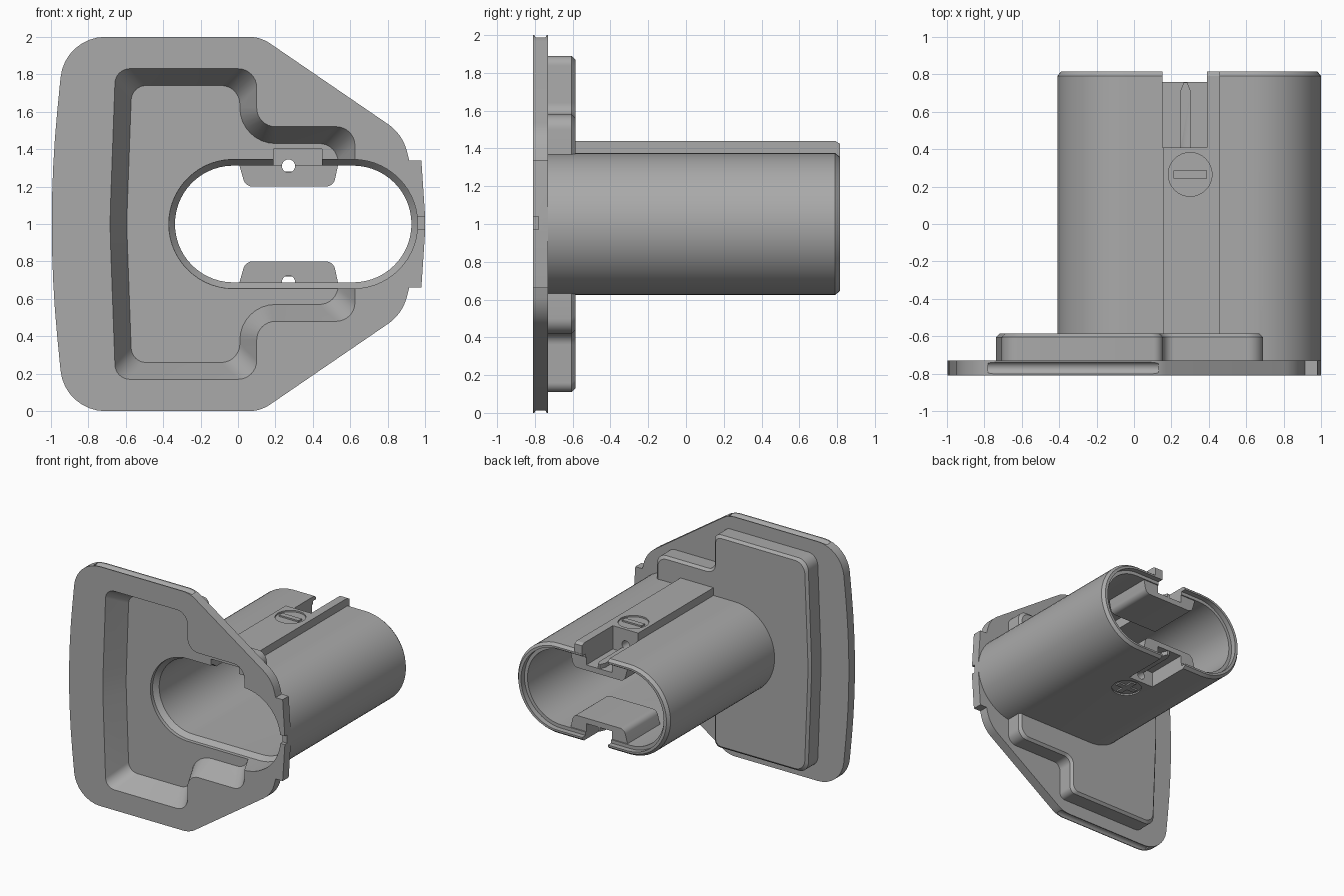
import bpy, bmesh, math
from mathutils import Vector, Matrix

if "Cube" in bpy.data.objects:
    bpy.data.objects.remove(bpy.data.objects["Cube"])

mat = bpy.data.materials.new("mid_grey")
mat.use_nodes = True
GREY = (0.4, 0.4, 0.4, 1)
mat.diffuse_color = GREY
mat.node_tree.nodes["Principled BSDF"].inputs["Base Color"].default_value = GREY


def finish(bm, name):
    bmesh.ops.recalc_face_normals(bm, faces=bm.faces)
    me = bpy.data.meshes.new(name)
    bm.to_mesh(me)
    bm.free()
    ob = bpy.data.objects.new(name, me)
    me.materials.append(mat)
    bpy.context.collection.objects.link(ob)
    return ob


def loft(name, sections):
    """Skin a row of (y, [(x, z), ...]) outlines and cap both ends."""
    bm = bmesh.new()
    rings = [[bm.verts.new((x, y, z)) for x, z in pts] for y, pts in sections]
    n = len(rings[0])
    for a, b in zip(rings, rings[1:]):
        for i in range(n):
            j = (i + 1) % n
            bm.faces.new((a[i], a[j], b[j], b[i]))
    bm.faces.new(rings[0])
    bm.faces.new(rings[-1])
    return finish(bm, name)


def box(name, x0, x1, y0, y1, z0, z1):
    return loft(name, [(y, [(x0, z0), (x1, z0), (x1, z1), (x0, z1)]) for y in (y0, y1)])


def cylinder(name, radius, depth, centre, axis):
    bm = bmesh.new()
    rot = Vector((0, 0, 1)).rotation_difference(Vector(axis)).to_matrix().to_4x4()
    bmesh.ops.create_cone(bm, cap_ends=True, segments=32, radius1=radius, radius2=radius,
                          depth=depth, matrix=Matrix.Translation(centre) @ rot)
    return finish(bm, name)


def rounded(corners, inset=0.0, steps=8):
    """Inset a clockwise outline of (x, z, radius) and round its corners."""
    out = []
    n = len(corners)
    P = [Vector(c[:2]) for c in corners]
    for i in range(n):
        d1 = (P[i] - P[i - 1]).normalized()
        d2 = (P[(i + 1) % n] - P[i]).normalized()
        n1, n2 = Vector((d1.y, -d1.x)), Vector((d2.y, -d2.x))
        p = P[i] + (n1 + n2) * inset / (1 + n1.dot(n2))
        r = corners[i][2]
        if r == 0:
            out.append(tuple(p))
            continue
        turn = d1.x * d2.y - d1.y * d2.x
        if turn > 0:
            r += inset
        side = 1 if turn < 0 else -1
        ang = math.acos(max(-1, min(1, d1.dot(d2))))
        start = p - d1 * r * math.tan(ang / 2)
        centre = start + n1 * r * side
        for k in range(steps + 1):
            spoke = (start - centre).copy()
            spoke.rotate(Matrix.Rotation(-side * ang * k / steps, 2))
            out.append(tuple(centre + spoke))
    return out


def mirrored(upper):
    """Close an outline whose first point lies on the mid height z = 1."""
    return upper + [(x, 2 - z, r) for x, z, r in reversed(upper[1:])]


def stadium(x0, x1, r, n=28):
    pts = []
    for cx, a0 in ((x1, -math.pi / 2), (x0, math.pi / 2)):
        for k in range(n + 1):
            a = a0 + math.pi * k / n
            pts.append((cx + r * math.cos(a), 1 + r * math.sin(a)))
    return pts


def combine(target, tool, operation):
    mod = target.modifiers.new("join", "BOOLEAN")
    mod.operation = operation
    mod.solver = "EXACT"
    mod.object = tool
    bpy.context.view_layer.objects.active = target
    bpy.ops.object.modifier_apply(modifier=mod.name)
    bpy.data.objects.remove(tool)


# Flange plate with side tab
plate = mirrored([(-1.025, 1, 6.2), (-0.927, 2, 0.24), (0.12, 2, 0.2), (0.88, 1.48, 0.25),
                  (0.915, 1.34, 0), (0.98, 1.34, 0), (1.0, 1.04, 0)])
body = loft("flanged_sleeve", [(y, rounded(plate)) for y in (-0.81, -0.73)])

# Raised pan behind the plate, sleeve and top rail
pan = mirrored([(-0.74, 1, 3), (-0.705, 1.89, 0.09), (0.155, 1.89, 0.05), (0.155, 1.58, 0.06),
                (0.69, 1.58, 0.08), (0.69, 1.2, 0)])
combine(body, loft("pan", [(-0.77, rounded(pan)), (-0.605, rounded(pan)),
                           (-0.585, rounded(pan, 0.02))]), "UNION")
combine(body, loft("sleeve", [(-0.75, stadium(-0.035, 0.625, 0.375)),
                              (0.79, stadium(-0.035, 0.625, 0.375)),
                              (0.815, stadium(-0.035, 0.625, 0.355))]), "UNION")
rail = [[(0.155, 1.34), (0.46, 1.34), (0.46, top), (0.155, top)] for top in (1.44, 1.425)]
combine(body, loft("rail", [(-0.65, rail[0]), (0.79, rail[0]), (0.814, rail[1])]), "UNION")

# Tapered front pocket
pocket = mirrored([(-0.685, 1, 3), (-0.655, 1.83, 0.08), (0.1, 1.83, 0.1), (0.1, 1.52, 0.1),
                   (0.625, 1.52, 0.1), (0.625, 1.2, 0)])
combine(body, loft("pocket", [(-0.83, rounded(pocket, -0.01)),
                              (-0.63, rounded(pocket, 0.09))]), "DIFFERENCE")

# Bore, with a wider mouth and a rear step
bore = [(-0.9, 0.345), (-0.6, 0.345), (-0.56, 0.312), (0.77, 0.312), (0.7701, 0.34), (0.9, 0.34)]
combine(body, loft("bore", [(y, stadium(-0.025, 0.615, r)) for y, r in bore]), "DIFFERENCE")

# Hidden channel under the rail
combine(body, box("channel", 0.19, 0.45, -0.7, 0.3, 1.25, 1.4), "DIFFERENCE")

# Inner latch housings, top and bottom
for s in (1, -1):
    def z(h):
        return 1 + s * h
    shape = [(0.0, z(0.34), 0), (0.54, z(0.34), 0), (0.51, z(0.2), 0.05), (0.04, z(0.2), 0.05)]
    if s < 0:
        shape.reverse()
    combine(body, loft("housing", [(y, rounded(shape)) for y in (0.33, 0.76)]), "UNION")
    combine(body, box("slot", 0.155 - 0.002, 0.39, 0.41, 0.9, z(0.245), z(0.5)), "DIFFERENCE")
    combine(body, cylinder("pin_hole", 0.035, 0.3, (0.27, 0.35, z(0.31)), (0, 1, 0)), "DIFFERENCE")
    w = [[(0.275 - h, z(0.235)), (0.275 + h, z(0.235)), (0.275 + h, z(0.28)), (0.275 - h, z(0.28))]
         for h in (0.028, 0.01)]
    combine(body, loft("spring_rib", [(0.4, w[0]), (0.71, w[0]), (0.755, w[1])]), "UNION")

    # Shallow round dimple with raised bars
    face = 0.44 if s > 0 else 0.375
    combine(body, cylinder("dimple", 0.117, 0.024, (0.3, 0.265, z(face)), (0, 0, 1)), "DIFFERENCE")
    bars = [(0.09, 0.022)] + ([(0.022, 0.09)] if s < 0 else [])
    for hx, hy in bars:
        combine(body, box("bar", 0.3 - hx, 0.3 + hx, 0.265 - hy, 0.265 + hy,
                          z(face - 0.02), z(face)), "UNION")

# Grooves on the top and bottom plate edges, and a nick in the tab
for h in (2.01, -0.01):
    combine(body, cylinder("groove", 0.034, 0.91, (-0.325, -0.77, h), (1, 0, 0)), "DIFFERENCE")
combine(body, box("nick", 0.95, 1.05, -0.85, -0.78, 0.97, 1.04), "DIFFERENCE")

bpy.ops.object.select_all(action="DESELECT")
body.select_set(True)
bpy.context.view_layer.objects.active = body
bpy.ops.object.shade_smooth_by_angle(angle=math.radians(30))
